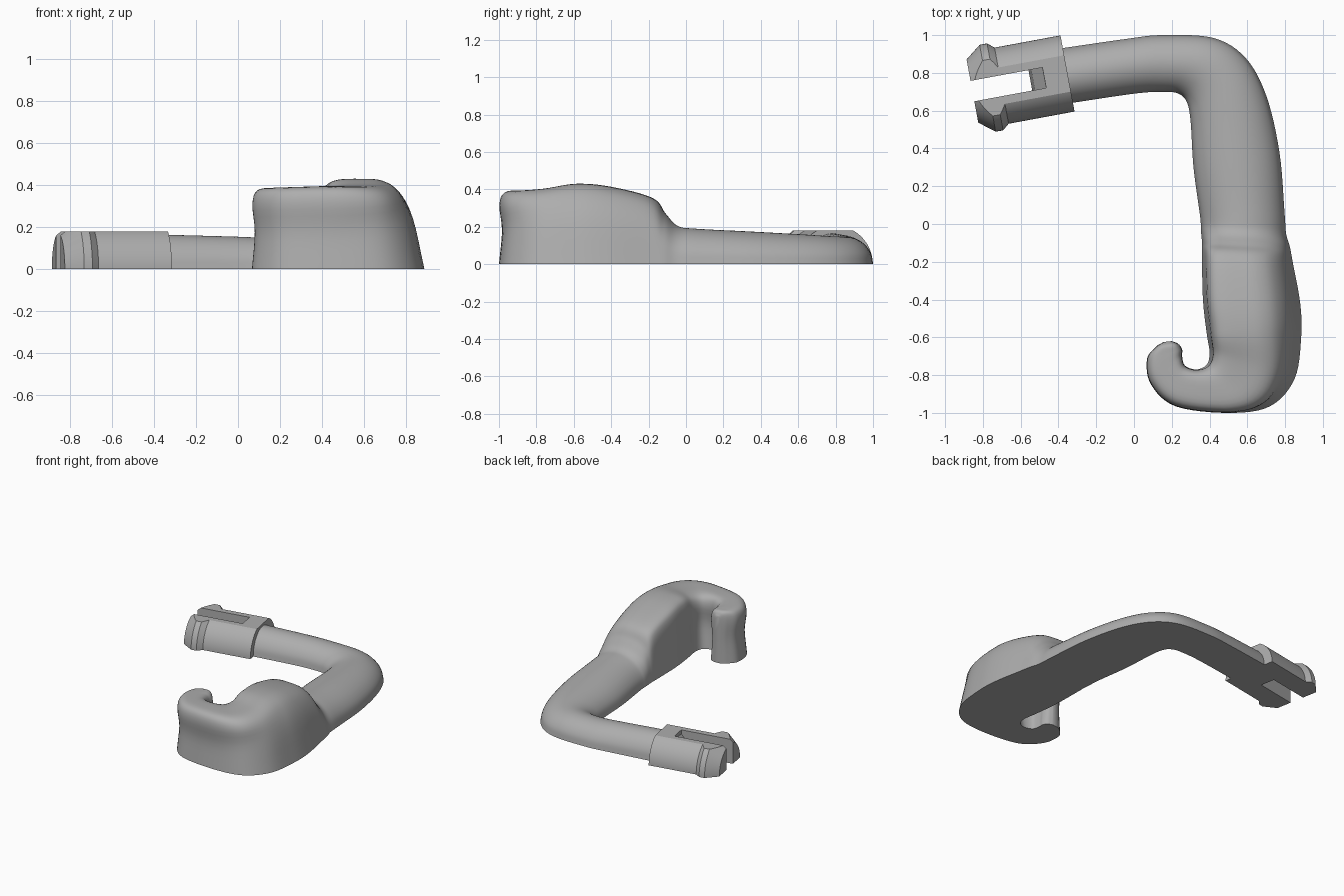
import bpy
import bmesh
import math
from mathutils import Matrix, Vector

default_cube = bpy.data.objects.get("Cube")
if default_cube:
    bpy.data.objects.remove(default_cube, do_unlink=True)

# Single plain grey material
grey = bpy.data.materials.new("plain_grey")
grey.use_nodes = True
grey_value = (0.42, 0.42, 0.42, 1.0)
grey.diffuse_color = grey_value
grey.node_tree.nodes["Principled BSDF"].inputs["Base Color"].default_value = grey_value


def finish(name, bm, angle=None):
    """Turn a bmesh into a named, shaded object."""
    bmesh.ops.recalc_face_normals(bm, faces=bm.faces)
    mesh = bpy.data.meshes.new(name)
    bm.to_mesh(mesh)
    bm.free()
    mesh.materials.append(grey)
    obj = bpy.data.objects.new(name, mesh)
    bpy.context.collection.objects.link(obj)
    if angle:
        bpy.ops.object.select_all(action='DESELECT')
        obj.select_set(True)
        bpy.context.view_layer.objects.active = obj
        bpy.ops.object.shade_smooth_by_angle(angle=math.radians(angle))
    return obj


def smooth_path(points, steps):
    """Catmull-Rom interpolation of tuples of any length."""
    pts = [Vector(p) for p in points]
    pts = [2 * pts[0] - pts[1]] + pts + [2 * pts[-1] - pts[-2]]
    result = []
    for a, b, c, d in zip(pts, pts[1:], pts[2:], pts[3:]):
        for i in range(steps):
            t = i / steps
            result.append(b + (c - a) * t / 2
                          + (a - 2.5 * b + 2 * c - d / 2) * t ** 2
                          + (1.5 * (b - c) + (d - a) / 2) * t ** 3)
    result.append(pts[-2])
    return result


def loft(bm, rings):
    """Skin open rings, closing the flat underside and both ends."""
    rows = [[bm.verts.new(p) for p in ring] for ring in rings]
    for r, s in zip(rows, rows[1:]):
        for k in range(len(r)):
            n = (k + 1) % len(r)
            bm.faces.new((r[k], r[n], s[n], s[k]))
    bm.faces.new(rows[0])
    bm.faces.new(rows[-1])


# Cross-sections, inner edge to outer edge: (fraction of width, fraction of height)
arm_shape = [(0.5 - 0.5 * math.cos(math.pi * k / 8), math.sin(math.pi * k / 8))
             for k in range(9)]
fist_shape = [(0, 0), (.03, .5), (.06, .85), (.15, .98), (.4, 1),
              (.6, .98), (.76, .86), (.89, .57), (1, 0)]
finger_half = [(0, 0), (.07, .45), (.01, .8), (.13, .97)]
finger_shape = finger_half + [(.5, 1)] + [(1 - t, z) for t, z in reversed(finger_half)]
shapes = [[p.copy() for p in smooth_path(s, 4)]
          for s in (arm_shape, fist_shape, finger_shape)]

# Stations: inner x, y, outer x, y, height, shape (0 arm, 1 fist, 2 finger)
stations = [
    (-.37, .635, -.42, .925, .165, 0),
    (0, .69, -.04, .98, .155, 0),
    (.16, .7, .15, 1, .148, 0),
    (.235, .69, .42, .985, .148, 0),
    (.28, .645, .59, .88, .15, 0),
    (.3, .54, .7, .68, .16, 0),
    (.315, .3, .77, .38, .175, 0),
    (.35, .04, .797, .06, .19, 0),
    (.355, -.04, .805, -.05, .205, .15),
    (.36, -.1, .825, -.12, .27, .5),
    (.36, -.17, .84, -.2, .355, .9),
    (.365, -.4, .88, -.42, .415, 1),
    (.385, -.58, .885, -.6, .43, 1),
    (.4, -.68, .85, -.82, .405, 1.2),
    (.385, -.745, .72, -.965, .395, 1.6),
    (.33, -.77, .5, -1, .395, 2),
    (.27, -.75, .22, -.965, .39, 2),
    (.255, -.7, .09, -.85, .387, 2),
    (.255, -.665, .068, -.72, .385, 2),
    (.235, -.635, .11, -.655, .38, 2),
    (.2, -.62, .155, -.625, .35, 2),
]

# Arm, fist and curled finger in one sweep
rings = []
for xi, yi, xo, yo, height, kind in smooth_path(stations, 6):
    kind = min(max(kind, 0), 2)
    low = min(int(kind), 1)
    ring = []
    for p, q in zip(shapes[low], shapes[low + 1]):
        t, z = p.lerp(q, kind - low)
        ring.append((xi + (xo - xi) * t, yi + (yo - yi) * t, max(z, 0) * height))
    rings.append(ring)
bm = bmesh.new()
loft(bm, rings)
finish("arm_and_fist", bm, 50)

# Peg frame: local x runs from the arm towards the tip
peg_frame = (Matrix.Translation((-.352, .797, 0))
             @ Matrix.Rotation(math.radians(190.5), 4, 'Z'))
peg_height = .18
slot_half = .055

# Peg body: half-round with a snap lip, planed flat on top
bm = bmesh.new()
peg_profile = [(0, .205), (.355, .205), (.39, .234), (.43, .234), (.512, .17)]
segments = 40
loft(bm, [[(u, r * math.cos(math.pi * k / segments), r * math.sin(math.pi * k / segments))
           for k in range(segments + 1)] for u, r in peg_profile])
bmesh.ops.bisect_plane(bm, geom=bm.verts[:] + bm.edges[:] + bm.faces[:],
                       plane_co=(0, 0, peg_height), plane_no=(0, 0, 1), clear_outer=True)
bmesh.ops.holes_fill(bm, edges=[e for e in bm.edges if e.is_boundary], sides=0)
bm.transform(peg_frame)
peg = finish("split_peg", bm, 25)

# Slot cutter between the two prongs
slot_start, slot_end = .125, .7
bm = bmesh.new()
bmesh.ops.create_cube(bm, size=1, matrix=peg_frame
                      @ Matrix.Translation(((slot_start + slot_end) / 2, 0, 0))
                      @ Matrix.Diagonal((slot_end - slot_start, 2 * slot_half, 1, 1)))
cutter = finish("slot_cutter", bm)
cutter.hide_render = True
cutter.hide_viewport = True
cut = peg.modifiers.new("slot", 'BOOLEAN')
cut.operation = 'DIFFERENCE'
cut.solver = 'EXACT'
cut.object = cutter

# Sloped root at the closed end of the slot
bm = bmesh.new()
side = [(slot_start - .01, 0), (slot_start + .075, 0),
        (slot_start + .06, .08), (slot_start, .15), (slot_start - .01, .15)]
loft(bm, [[(u, v, z) for u, z in side] for v in (-slot_half, slot_half)])
bm.transform(peg_frame)
finish("slot_root", bm, 25)
